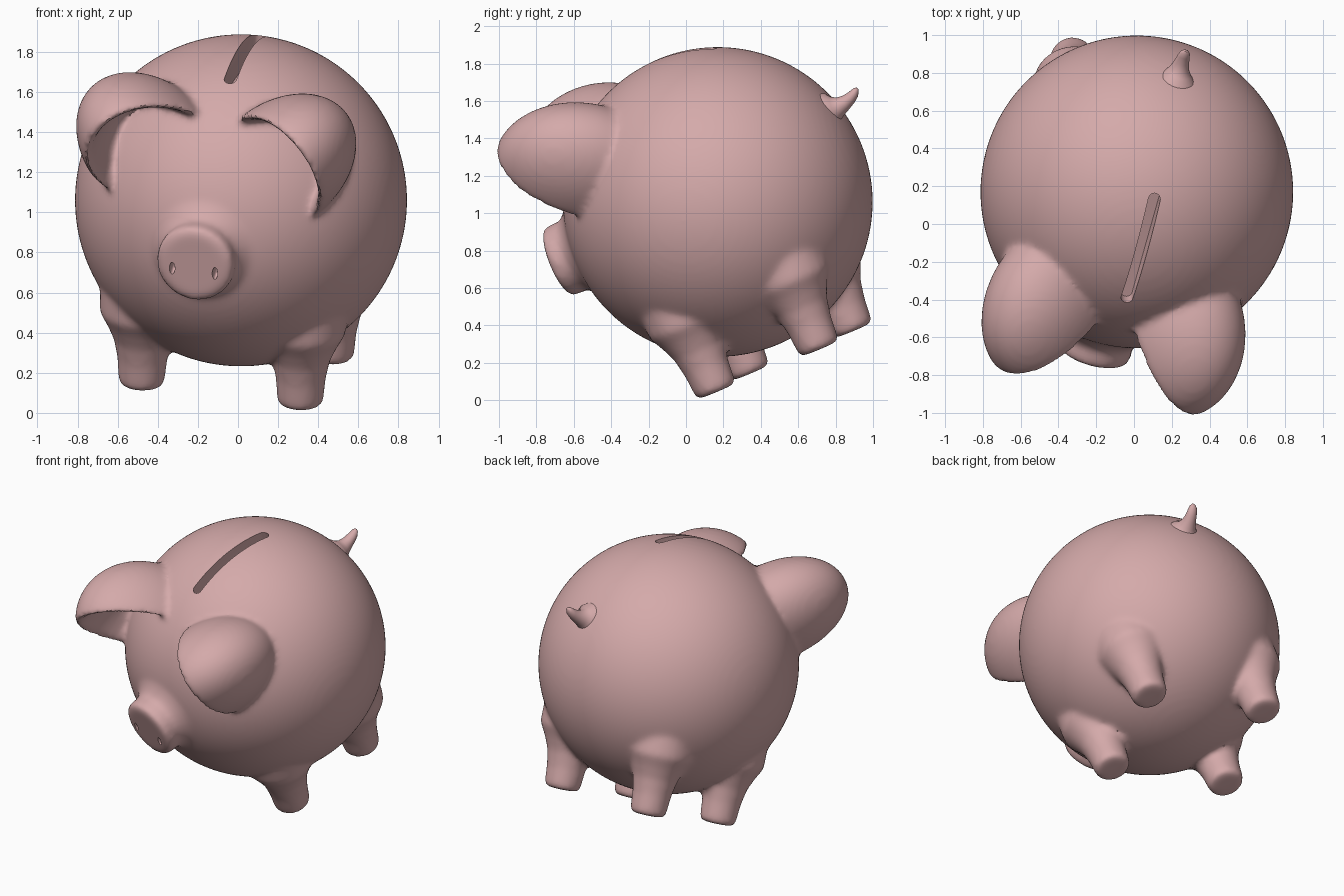
import bpy, bmesh, math
from mathutils import Matrix, Vector

cube = bpy.data.objects.get("Cube")
if cube:
    bpy.data.objects.remove(cube, do_unlink=True)

pink = bpy.data.materials.new("pink_ceramic")
pink.use_nodes = True
colour = (0.66, 0.40, 0.40, 1)
pink.diffuse_color = colour
pink.node_tree.nodes["Principled BSDF"].inputs["Base Color"].default_value = colour

# The pig's own axes: x to its left, y to its back, z to its slot
left = Vector((0.968, -0.22, -0.12)).normalized()
back = Vector((0.25, 0.895, 0.37))
back = (back - left * back.dot(left)).normalized()
pose = Matrix((left, back, left.cross(back))).transposed().to_4x4()
pose.translation = (0.015, 0.17, 1.06)
RADIUS = 0.828


def make_object(name, bm):
    bmesh.ops.recalc_face_normals(bm, faces=bm.faces)
    mesh = bpy.data.meshes.new(name)
    bm.to_mesh(mesh)
    bm.free()
    mesh.materials.append(pink)
    obj = bpy.data.objects.new(name, mesh)
    bpy.context.collection.objects.link(obj)
    obj.matrix_world = pose
    return obj


def activate(obj):
    bpy.ops.object.select_all(action='DESELECT')
    obj.select_set(True)
    bpy.context.view_layer.objects.active = obj


def lathe(bm, profile, place, segments=40):
    """Closed solid from (radius, height) points turned about z, then placed."""
    rings = []
    for r, h in profile:
        rings.append([bm.verts.new(place @ Vector((r * math.cos(a), r * math.sin(a), h)))
                      for a in (2 * math.pi * i / segments for i in range(segments))])
    for low, high in zip(rings, rings[1:]):
        for i in range(segments):
            j = (i + 1) % segments
            bm.faces.new((low[i], low[j], high[j], high[i]))
    bm.faces.new(rings[0])
    bm.faces.new(rings[-1])


skin = bmesh.new()

# Round body
bmesh.ops.create_icosphere(skin, subdivisions=6, radius=RADIUS)

# Four flared legs
leg = [(0.10, -0.925), (0.115, -0.905), (0.125, -0.78), (0.145, -0.68),
       (0.18, -0.60), (0.22, -0.53), (0.22, -0.35)]
for x in (-0.408, 0.408):
    for y in (-0.308, 0.308):
        lathe(skin, leg, Matrix.Translation((x, y, 0)))

# Snout, turned about the front axis
snout = [(0.32, 0.60), (0.29, 0.755), (0.225, 0.81), (0.195, 0.85),
         (0.20, 0.90), (0.195, 0.935), (0.175, 0.95)]
to_front = Matrix.Translation((0, 0, 0.03)) @ Matrix.Rotation(math.pi / 2, 4, 'X')
lathe(skin, snout, to_front)

# Cupped ears: an ellipsoid whose forward half is folded in to a scoop
for side in (-1, 1):
    out = Vector((0.42 * side, -0.70, 0.58)).normalized()
    across = Vector((-0.69 * side, 0.14, 0.71))
    across = (across - out * across.dot(out)).normalized()
    rear = across.cross(out) * side
    ear = bmesh.ops.create_uvsphere(skin, u_segments=64, v_segments=48, radius=1)
    for v in ear["verts"]:
        c, n, r = v.co
        if n < 0:
            n = 0.6 * n + 1.2 * n * n
        v.co = out * (0.77 + 0.48 * r) + across * (0.31 * c) + rear * (0.42 * n)

pig = make_object("pig_bank_body", skin)

# Melt the parts into one smooth skin
remesh = pig.modifiers.new("fuse", 'REMESH')
remesh.mode = 'VOXEL'
remesh.voxel_size = 0.018
smooth = pig.modifiers.new("soften", 'SMOOTH')
smooth.factor = 0.5
smooth.iterations = 10

# Coin slot cutter: a long rounded bar
bm = bmesh.new()
lathe(bm, [(0.032, 0.68), (0.032, 1.0)], Matrix.Identity(4), 24)
for v in bm.verts:
    v.co.y += math.copysign(0.29, v.co.y + 1e-5)
cutters = [make_object("slot_cutter", bm)]

# Nostril cutters
bm = bmesh.new()
for x in (-0.11, 0.11):
    place = Matrix.Translation((x, -0.95, 0.0)) @ Matrix.Diagonal((0.014, 0.05, 0.032, 1))
    bmesh.ops.create_uvsphere(bm, u_segments=20, v_segments=12, radius=1, matrix=place)
cutters.append(make_object("nostril_cutter", bm))

for cutter in cutters:
    cutter.hide_render = True
    cut = pig.modifiers.new(cutter.name, 'BOOLEAN')
    cut.operation = 'DIFFERENCE'
    cut.solver = 'EXACT'
    cut.object = cutter

activate(pig)
for name in [m.name for m in pig.modifiers]:
    bpy.ops.object.modifier_apply(modifier=name)
for cutter in cutters:
    bpy.data.objects.remove(cutter, do_unlink=True)

# Little upturned tail
bm = bmesh.new()
tail = [(0.12, 0.72), (0.10, 0.775), (0.07, 0.80), (0.052, 0.83), (0.04, 0.87),
        (0.033, 0.91), (0.026, 0.94), (0.014, 0.955), (0.003, 0.96)]
lathe(bm, tail, Matrix.Translation((0.015, 0, 0.22)) @ Matrix.Rotation(-math.pi / 2, 4, 'X'), 24)
for v in bm.verts:
    v.co.z += 2 * max(0, v.co.y - 0.8) ** 2
tail_obj = make_object("tail", bm)

# Smooth shading that keeps the cut edges crisp
for obj in (pig, tail_obj):
    obj.data.materials.clear()
    obj.data.materials.append(pink)
    activate(obj)
    bpy.ops.object.shade_smooth_by_angle(angle=math.radians(40))
